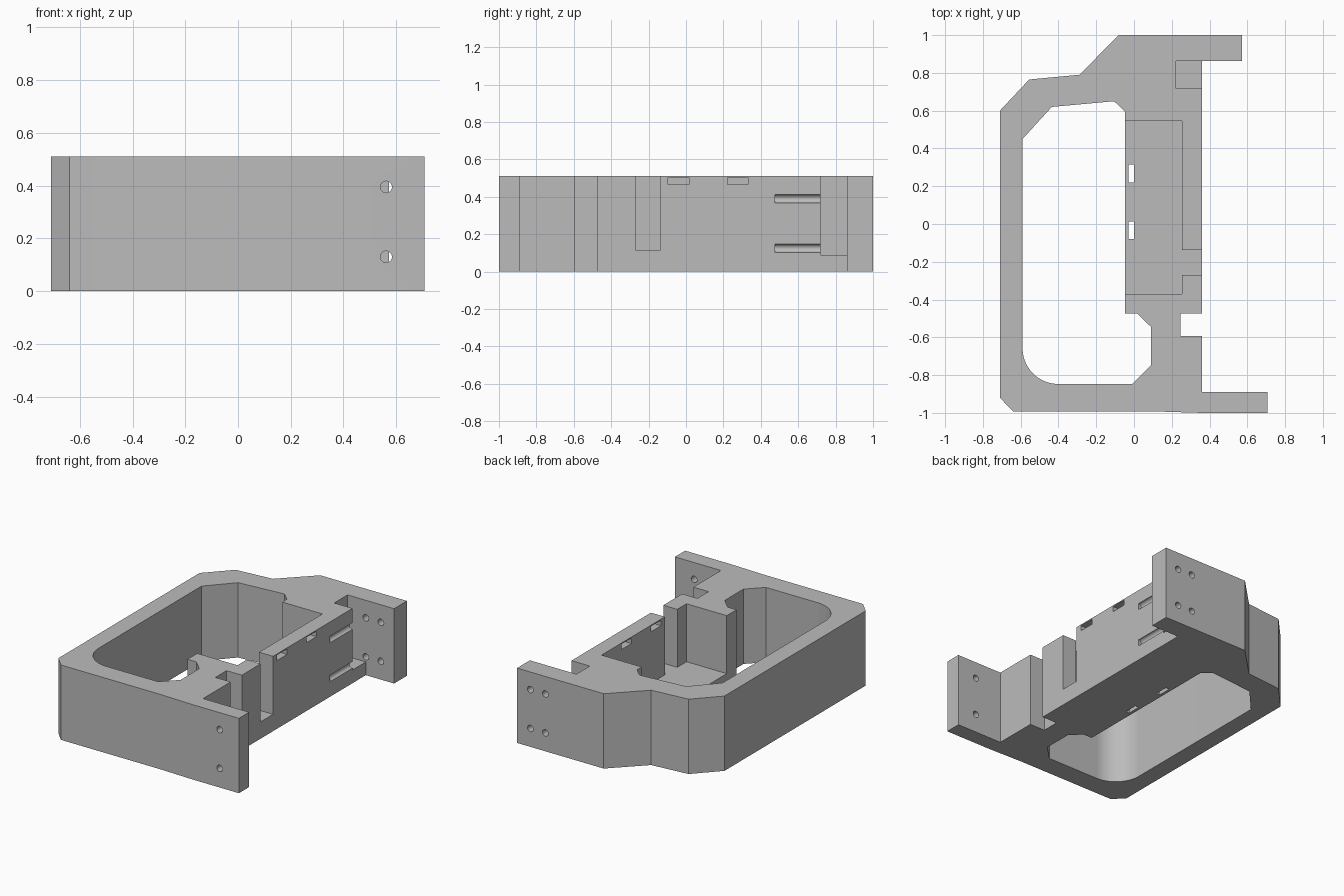
import bpy, bmesh
from math import sin, cos, pi, radians

cube = bpy.data.objects.get("Cube")
if cube:
    bpy.data.objects.remove(cube, do_unlink=True)

HEIGHT = 0.51

grey = bpy.data.materials.new("plain_grey")
grey.use_nodes = True
colour = (0.5, 0.5, 0.5, 1)
grey.diffuse_color = colour
grey.node_tree.nodes["Principled BSDF"].inputs["Base Color"].default_value = colour


def prism(name, outline, z0, z1):
    """Extrude a flat outline between two heights."""
    bm = bmesh.new()
    face = bm.faces.new([bm.verts.new((x, y, z0)) for x, y in outline])
    ext = bmesh.ops.extrude_face_region(bm, geom=[face])
    verts = [v for v in ext["geom"] if isinstance(v, bmesh.types.BMVert)]
    bmesh.ops.translate(bm, verts=verts, vec=(0, 0, z1 - z0))
    bmesh.ops.recalc_face_normals(bm, faces=bm.faces)
    mesh = bpy.data.meshes.new(name)
    bm.to_mesh(mesh)
    bm.free()
    mesh.materials.append(grey)
    obj = bpy.data.objects.new(name, mesh)
    bpy.context.collection.objects.link(obj)
    return obj


def box(name, x0, x1, y0, y1, z0, z1):
    return prism(name, [(x0, y0), (x1, y0), (x1, y1), (x0, y1)], z0, z1)


def bore(name, x, z, y0, y1, radius=0.022):
    """Round hole running front to back."""
    bpy.ops.mesh.primitive_cylinder_add(
        vertices=32, radius=radius, depth=y1 - y0,
        location=(x, (y0 + y1) / 2, z), rotation=(pi / 2, 0, 0))
    obj = bpy.context.object
    obj.name = name
    obj.data.materials.append(grey)
    return obj


def cut(body, cutter):
    """Subtract the cutter, then discard it."""
    cutter.hide_render = True
    mod = body.modifiers.new("cut", 'BOOLEAN')
    mod.operation = 'DIFFERENCE'
    mod.solver = 'EXACT'
    mod.object = cutter
    bpy.ops.object.select_all(action='DESELECT')
    body.select_set(True)
    bpy.context.view_layer.objects.active = body
    bpy.ops.object.modifier_apply(modifier=mod.name)
    bpy.data.objects.remove(cutter, do_unlink=True)


# Bracket body with both flanges and the side notch
frame = prism("bracket_frame", [
    (-0.71, -0.92), (-0.64, -0.992), (0.1, -0.992), (0.36, -1), (0.707, -1),
    (0.707, -0.89), (0.36, -0.89), (0.36, -0.593), (0.245, -0.593),
    (0.245, -0.473), (0.36, -0.473), (0.36, 0.862), (0.573, 0.862),
    (0.573, 1), (-0.08, 1), (-0.29, 0.79), (-0.555, 0.765), (-0.71, 0.6),
], 0, HEIGHT)

# Large opening with one rounded corner
r = 0.19
corner = [(-0.4 - r * sin(a), -0.657 - r * cos(a))
          for a in (i * pi / 48 for i in range(25))]
cut(frame, prism("opening", corner + [
    (-0.59, 0.45), (-0.435, 0.62), (-0.105, 0.65), (-0.048, 0.595),
    (-0.048, -0.475), (0.018, -0.475), (0.09, -0.545), (0.09, -0.747),
    (-0.01, -0.847)], -0.1, 0.6))

# Tray pocket, joined to its narrow doorway in the outer wall
cut(frame, prism("pocket", [
    (-0.1, -0.37), (0.255, -0.37), (0.255, -0.27), (0.45, -0.27),
    (0.45, -0.137), (0.255, -0.137), (0.255, 0.545), (-0.1, 0.545)],
    0.115, 0.6))

# Recess beside the rear flange
cut(frame, box("recess", 0.222, 0.45, 0.718, 0.862, 0.09, 0.6))

# Strap slots through the wall and through the floor
for y in (-0.04, 0.277):
    cut(frame, box("wall_slot", 0.2, 0.45, y - 0.055, y + 0.055, 0.465, 0.502))
for y in (-0.033, 0.267):
    cut(frame, box("floor_slot", -0.028, -0.001, y - 0.047, y + 0.047, -0.1, 0.2))

# Screw holes; the inner rear pair runs on as open channels
for z in (0.125, 0.39):
    cut(frame, bore("front_hole", 0.562, z + 0.005, -1.1, -0.8))
    cut(frame, bore("rear_outer_hole", 0.473, z, 0.8, 1.1))
    cut(frame, bore("rear_channel", 0.36, z, 0.475, 1.1))

frame.data.materials.clear()
frame.data.materials.append(grey)
for face in frame.data.polygons:
    face.material_index = 0
bpy.ops.object.shade_smooth_by_angle(angle=radians(20))
